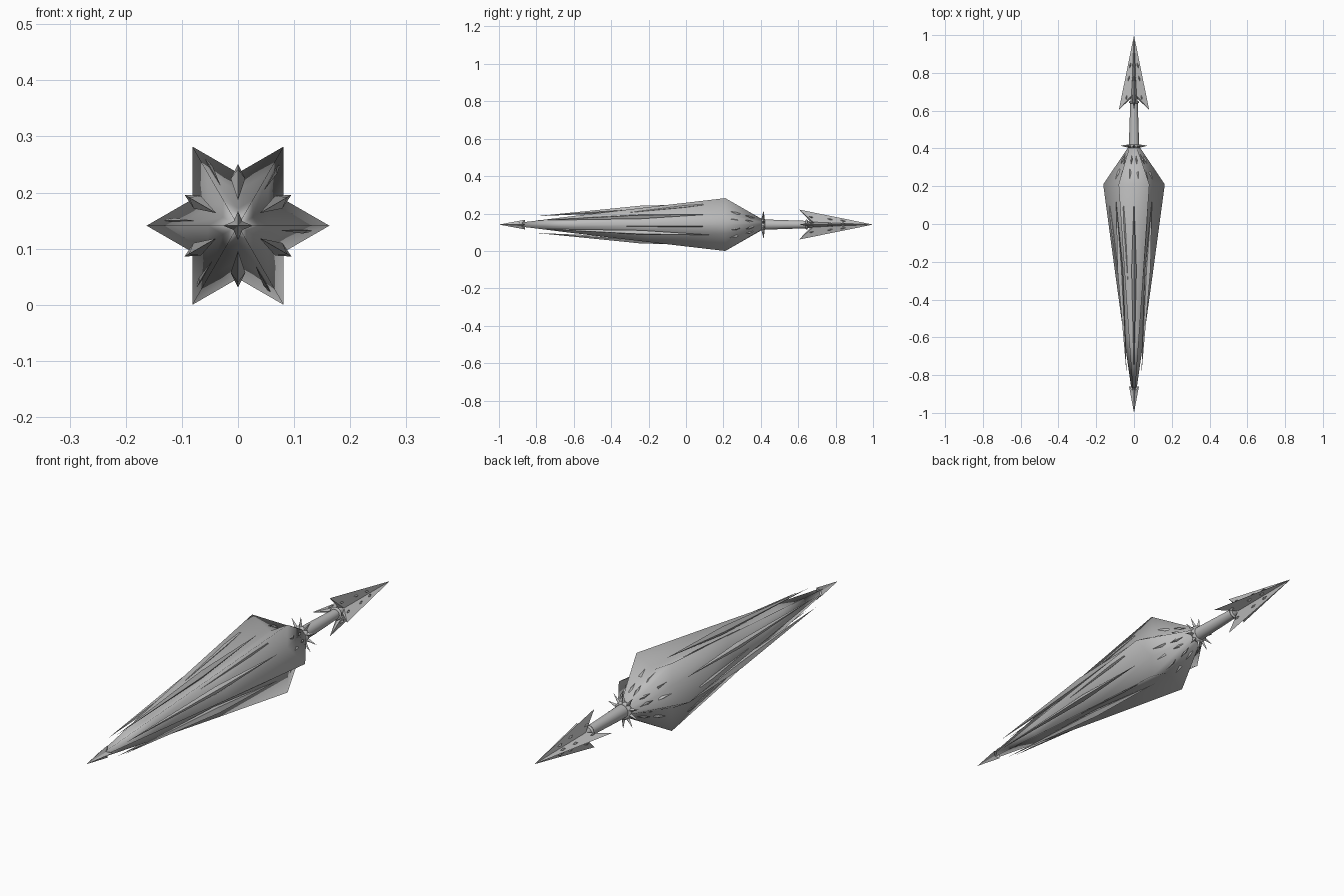
import bpy, bmesh, math
from mathutils import Vector

if "Cube" in bpy.data.objects:
    bpy.data.objects.remove(bpy.data.objects["Cube"])

Z = 0.141          # height of the long axis
TAU = 2 * math.pi

steel = bpy.data.materials.new("steel_grey")
steel.diffuse_color = (0.5, 0.5, 0.5, 1)
steel.use_nodes = True
steel.node_tree.nodes["Principled BSDF"].inputs["Base Color"].default_value = steel.diffuse_color


def pt(y, r, a, side=0.0):
    """Point at distance r from the axis in direction a, shifted sideways."""
    return Vector((r * math.cos(a) - side * math.sin(a), y,
                   Z + r * math.sin(a) + side * math.cos(a)))


def finish(name, bm, smooth=None):
    bmesh.ops.recalc_face_normals(bm, faces=bm.faces[:])
    me = bpy.data.meshes.new(name)
    bm.to_mesh(me)
    bm.free()
    me.materials.append(steel)
    ob = bpy.data.objects.new(name, me)
    bpy.context.collection.objects.link(ob)
    if smooth is not None:
        bpy.ops.object.select_all(action='DESELECT')
        ob.select_set(True)
        bpy.context.view_layer.objects.active = ob
        bpy.ops.object.shade_smooth_by_angle(angle=math.radians(smooth))
    return ob


def star(bm, n, y0, rings, y1):
    """Loft star rings (y_tip, r_tip, y_valley, r_valley) between two poles."""
    loops = []
    for yt, rt, yv, rv in rings:
        loops.append([bm.verts.new(pt(yv if i % 2 else yt, rv if i % 2 else rt,
                                      TAU * i / (2 * n))) for i in range(2 * n)])
    a, b = bm.verts.new(pt(y0, 0, 0)), bm.verts.new(pt(y1, 0, 0))
    for i in range(2 * n):
        j = (i + 1) % (2 * n)
        bm.faces.new((a, loops[0][j], loops[0][i]))
        bm.faces.new((b, loops[-1][i], loops[-1][j]))
        for p, q in zip(loops, loops[1:]):
            bm.faces.new((p[i], p[j], q[j], q[i]))


def spindle(bm, p, q, a, width, depth, side=0.0, mid=0.6):
    """Slender diamond blade from p=(y, r) to q=(y, r)."""
    y, r = (p[k] + (q[k] - p[k]) * mid for k in (0, 1))
    s, e = bm.verts.new(pt(*p, a, side)), bm.verts.new(pt(*q, a, side))
    m = [bm.verts.new(v) for v in (pt(y, r + depth, a, side), pt(y, r, a, side + width),
                                   pt(y, r - depth, a, side), pt(y, r, a, side - width))]
    for i in range(4):
        bm.faces.new((s, m[i], m[i - 1]))
        bm.faces.new((e, m[i - 1], m[i]))


# Six-ridged body
bm = bmesh.new()
star(bm, 6, -0.97, [(-0.6, 0.053, -0.6, 0.031), (-0.2, 0.108, -0.2, 0.062),
                    (0.21, 0.163, 0.21, 0.094), (0.41, 0.028, 0.41, 0.027)], 0.41)
finish("ridged_body", bm, 180)

# Four-edged front point
bm = bmesh.new()
star(bm, 4, -1.0, [(-0.86, 0.026, -0.88, 0.011)], -0.86)
finish("front_point", bm)

# Long blades standing in the valleys
bm = bmesh.new()
for i in range(6):
    spindle(bm, (-0.8, 0.045), (0.13, 0.11), TAU * (i + 0.5) / 6, 0.013, 0.017)
finish("valley_blades", bm)

# Short blades beside each ridge
bm = bmesh.new()
for i in range(6):
    spindle(bm, (-0.32, 0.078), (0.2, 0.14), TAU * i / 6, 0.005, 0.008, -0.009)
finish("ridge_blades", bm)

# Small scales on the rear slope, two rows beside each valley
bm = bmesh.new()
for i in range(6):
    for s in (-1, 1):
        a = TAU * (i + 0.5) / 6
        spindle(bm, (0.31, 0.064), (0.235, 0.1), a, 0.009, 0.007, s * 0.024, 0.5)
        spindle(bm, (0.37, 0.045), (0.315, 0.073), a, 0.006, 0.006, s * 0.014, 0.5)
finish("rear_scales", bm)

# Tapered round shaft
bm = bmesh.new()
lo = [bm.verts.new(pt(0.40, 0.028, TAU * i / 24)) for i in range(24)]
hi = [bm.verts.new(pt(0.70, 0.018, TAU * i / 24)) for i in range(24)]
for i in range(24):
    j = (i + 1) % 24
    bm.faces.new((lo[i], lo[j], hi[j], hi[i]))
bm.faces.new(lo)
bm.faces.new(hi)
finish("shaft", bm, 40)


# Collar rings
def ring(name, y, big, small):
    bpy.ops.mesh.primitive_torus_add(location=(0, y, Z), rotation=(math.pi / 2, 0, 0),
                                     major_radius=big, minor_radius=small,
                                     major_segments=24, minor_segments=8)
    ob = bpy.context.object
    ob.name = name
    ob.data.materials.append(steel)
    bpy.ops.object.shade_smooth_by_angle(angle=math.radians(60))


ring("spiked_collar", 0.412, 0.028, 0.010)
ring("head_collar", 0.645, 0.021, 0.006)

# Collar spikes
bm = bmesh.new()
for i in range(10):
    a = TAU * (i + 0.5) / 10
    tip = bm.verts.new(pt(0.415, 0.076, a))
    base = [bm.verts.new(pt(0.412 + 0.009 * math.sin(t), 0.03, a, 0.009 * math.cos(t)))
            for t in (0, TAU / 4, TAU / 2, 3 * TAU / 4)]
    for k in range(4):
        bm.faces.new((base[k - 1], base[k], tip))
    bm.faces.new(base)
finish("collar_spikes", bm)

# Four-finned barbed rear head
bm = bmesh.new()
star(bm, 4, 1.0, [(0.605, 0.08, 0.68, 0.019)], 0.68)
finish("barbed_head", bm)

# Small studs along the faces of the head
bm = bmesh.new()
for i in range(4):
    for s in (-1, 1):
        for y, r in ((0.67, 0.040), (0.77, 0.028), (0.84, 0.020)):
            spindle(bm, (y + 0.014, r - 0.003), (y - 0.014, r + 0.003), TAU * i / 4,
                    0.006, 0.004, s * (0.010 if y < 0.7 else 0.006), 0.5)
finish("head_studs", bm)
